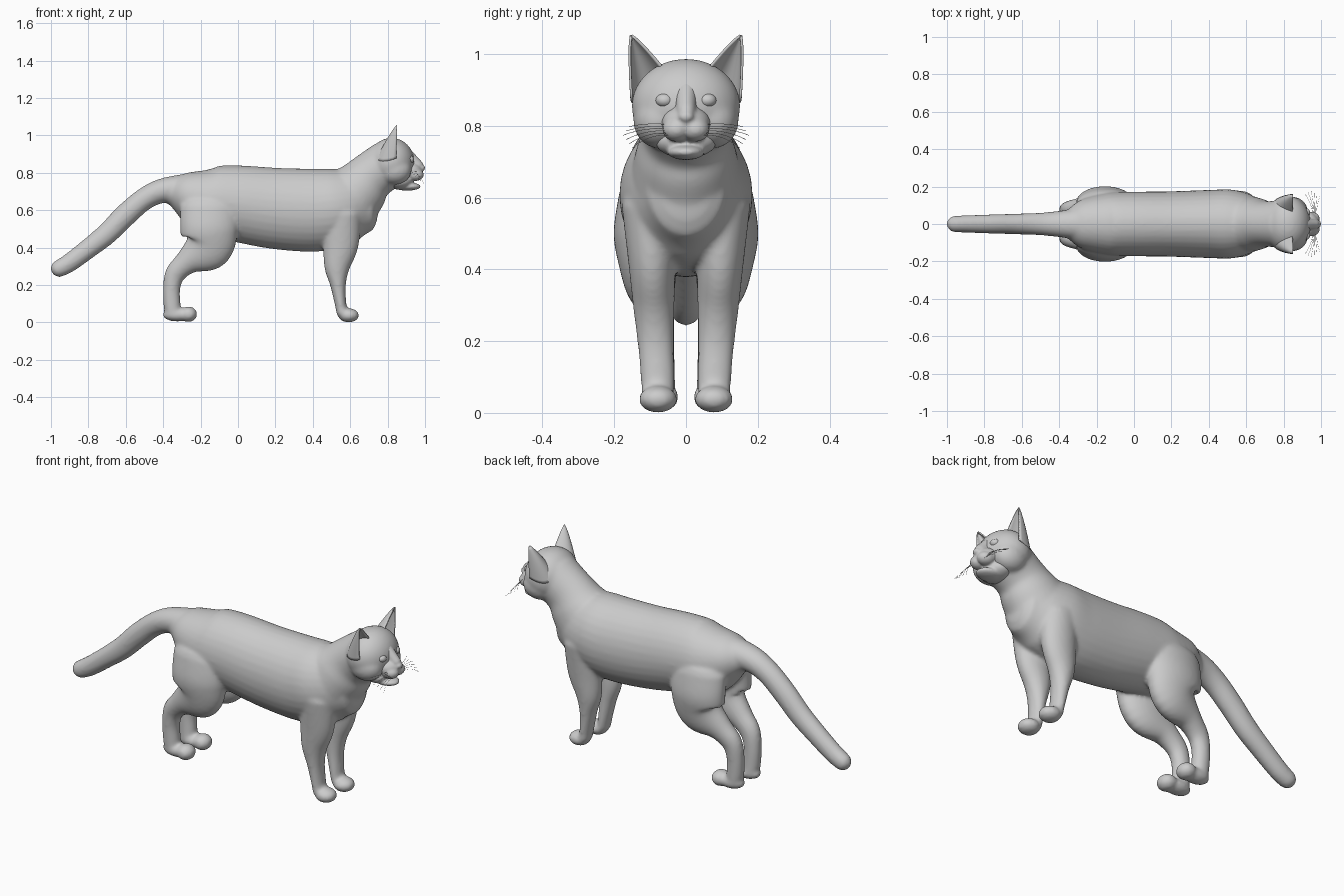
import bpy, bmesh, math
from mathutils import Vector, Matrix

if "Cube" in bpy.data.objects:
    bpy.data.objects.remove(bpy.data.objects["Cube"])

GREY = (0.6, 0.6, 0.6, 1)
grey = bpy.data.materials.new("soft_grey")
grey.use_nodes = True
grey.diffuse_color = GREY
grey.node_tree.nodes["Principled BSDF"].inputs["Base Color"].default_value = GREY


def blob(bm, center, radii):
    """Ellipsoid."""
    m = Matrix.Translation(center) @ Matrix.Diagonal((*radii, 1))
    bmesh.ops.create_uvsphere(bm, u_segments=32, v_segments=20, radius=1, matrix=m)


def catmull(a, b, c, d, t):
    return 0.5 * (2 * b + (c - a) * t + (2 * a - 5 * b + 4 * c - d) * t * t
                  + (3 * b - a - 3 * c + d) * t ** 3)


def tube(bm, stations, side=1, cap=0.9, steps=6, n=32):
    """Oval tube through stations (x, y, z, in-plane radius, sideways radius)."""
    p = [(x, y * side, z, a, b) for x, y, z, a, b in stations]
    p = [p[0]] + p + [p[-1]]
    path = []
    for i in range(1, len(p) - 2):
        for k in range(steps):
            path.append([catmull(*v, k / steps) for v in zip(*p[i - 1:i + 3])])
    path.append(list(p[-1]))
    pts = [Vector(q[:3]) for q in path]
    tangents = [(pts[min(i + 1, len(pts) - 1)] - pts[max(i - 1, 0)]).normalized()
                for i in range(len(pts))]
    rings = [(c, t, q[3], q[4]) for c, t, q in zip(pts, tangents, path)]

    def rounded(end, sign):
        c, t, a, b = end
        out = []
        for deg in (25, 50, 70, 84):
            f, g = math.sin(math.radians(deg)), math.cos(math.radians(deg))
            out.append((c + t * sign * cap * min(a, b) * f, t, a * g, b * g))
        return out

    rings = rounded(rings[0], -1)[::-1] + rings + rounded(rings[-1], 1)
    across = Vector((0, 1, 0))
    loops = []
    for c, t, a, b in rings:
        up = t.cross(across).normalized()
        loops.append([bm.verts.new(c + up * a * math.sin(u) + across * b * math.cos(u))
                      for u in (math.tau * k / n for k in range(n))])
    for r0, r1 in zip(loops, loops[1:]):
        for k in range(n):
            bm.faces.new((r0[k], r0[(k + 1) % n], r1[(k + 1) % n], r1[k]))
    bm.faces.new(loops[0])
    bm.faces.new(loops[-1][::-1])


def finish(bm, name, voxel=0, smooth=0):
    bmesh.ops.recalc_face_normals(bm, faces=bm.faces)
    for f in bm.faces:
        f.smooth = True
    mesh = bpy.data.meshes.new(name)
    bm.to_mesh(mesh)
    bm.free()
    mesh.materials.append(grey)
    ob = bpy.data.objects.new(name, mesh)
    bpy.context.collection.objects.link(ob)
    if voxel:
        r = ob.modifiers.new("fuse", 'REMESH')
        r.mode = 'VOXEL'
        r.voxel_size = voxel
        r.use_smooth_shade = True
        s = ob.modifiers.new("soften", 'SMOOTH')
        s.factor = 0.5
        s.iterations = smooth
    return ob


# Body: torso, neck, skull, tail and legs fused into one skin
body = bmesh.new()
tube(body, [(-.35, 0, .70, .075, .08), (-.28, 0, .685, .125, .13),
            (-.15, 0, .645, .19, .165), (0, 0, .635, .205, .172),
            (.2, 0, .61, .217, .175), (.4, 0, .6, .222, .182),
            (.52, 0, .612, .212, .184), (.62, 0, .63, .19, .158),
            (.69, 0, .635, .155, .12)], cap=0.5)
tube(body, [(.6, 0, .66, .17, .155), (.655, 0, .72, .155, .14),
            (.71, 0, .78, .132, .122), (.8, 0, .845, .13, .13)], cap=0.5)
blob(body, (.82, 0, .855), (.125, .152, .132))
tube(body, [(-.25, 0, .72, .08, .09), (-.4, 0, .705, .066, .07),
            (-.5, 0, .66, .06, .06), (-.6, 0, .575, .061, .056),
            (-.7, 0, .475, .058, .053), (-.8, 0, .395, .053, .05),
            (-.9, 0, .32, .05, .046), (-.957, 0, .288, .046, .044)], cap=1)
for s in (1, -1):
    # front leg and paw
    tube(body, [(.56, .10, .58, .10, .08), (.55, .095, .42, .095, .066),
                (.53, .09, .3, .07, .058), (.535, .085, .2, .042, .051),
                (.548, .08, .1, .031, .047), (.557, .08, .05, .03, .046)], s, 0.6)
    blob(body, (.592, .078 * s, .038), (.056, .054, .038))
    # thigh, shank and hind paw
    tube(body, [(-.15, .10, .62, .16, .085), (-.155, .115, .5, .155, .087),
                (-.17, .105, .40, .135, .078), (-.27, .09, .325, .07, .057),
                (-.335, .08, .26, .055, .047), (-.355, .075, .18, .046, .043),
                (-.352, .072, .09, .046, .042), (-.347, .07, .05, .042, .043)], s, 0.8)
    blob(body, (-.325, .07 * s, .041), (.078, .046, .036))
    blob(body, (-.265, .072 * s, .044), (.047, .052, .042))
    # cheek
    blob(body, (.838, .075 * s, .815), (.09, .072, .078))
finish(body, "body", 0.009, 10)

# Face: muzzle, nose, lips and lower jaw
face = bmesh.new()
tube(face, [(.885, 0, .905, .04, .04), (.925, 0, .87, .036, .03),
            (.965, 0, .838, .028, .026)])
blob(face, (.92, 0, .808), (.068, .068, .05))
blob(face, (.983, 0, .826), (.018, .022, .016))
blob(face, (.905, 0, .727), (.072, .052, .022))
blob(face, (.865, 0, .755), (.07, .085, .045))
for s in (1, -1):
    blob(face, (.947, .026 * s, .79), (.046, .04, .034))
finish(face, "muzzle", 0.006, 4)

for s, label in ((1, "left"), (-1, "right")):
    # Eye
    eye = bmesh.new()
    blob(eye, (0, 0, 0), (.024, .025, .02))
    ob = finish(eye, label + "_eye")
    ob.location = (.918, .06 * s, .871)
    ob.rotation_euler.z = math.radians(20 * s)

    # Ear: curved shell open to the front, narrowing to the tip
    ear = bmesh.new()
    middle, tip = Vector((.84, .108, .925)), Vector((.85, .153, 1.052))
    half, back = Vector((0, .045, -.032)), Vector((-.085, 0, -.03))
    rows = []
    for j in range(13):
        v = -0.12 + 1.115 * j / 12
        width = (1 - v) ** 0.8
        row = []
        for i in range(17):
            u = math.radians(-95 + 190 * i / 16)
            q = middle.lerp(tip, v) + (half * math.sin(u) + back * math.cos(u)) * width
            row.append(ear.verts.new((q.x, q.y * s, q.z)))
        rows.append(row)
    for r0, r1 in zip(rows, rows[1:]):
        for i in range(16):
            ear.faces.new((r0[i], r0[i + 1], r1[i + 1], r1[i]))
    ob = finish(ear, label + "_ear")
    shell = ob.modifiers.new("thickness", 'SOLIDIFY')
    shell.thickness = 0.007
    shell.offset = 0

    # Whiskers
    curve = bpy.data.curves.new(label + "_whiskers", 'CURVE')
    curve.dimensions = '3D'
    curve.bevel_depth = 0.0007
    curve.bevel_resolution = 0
    for k in range(6):
        spline = curve.splines.new('POLY')
        spline.points.add(8)
        for i, pt in enumerate(spline.points):
            t = i / 8
            pt.co = (.955 + .004 * k + (.012 * k - .04) * t * t,
                     s * (.045 + (.13 - .008 * abs(k - 2)) * t),
                     .803 - .006 * k + .015 * t - (.02 + .006 * k) * t * t, 1)
    curve.materials.append(grey)
    bpy.context.collection.objects.link(bpy.data.objects.new(label + "_whiskers", curve))
